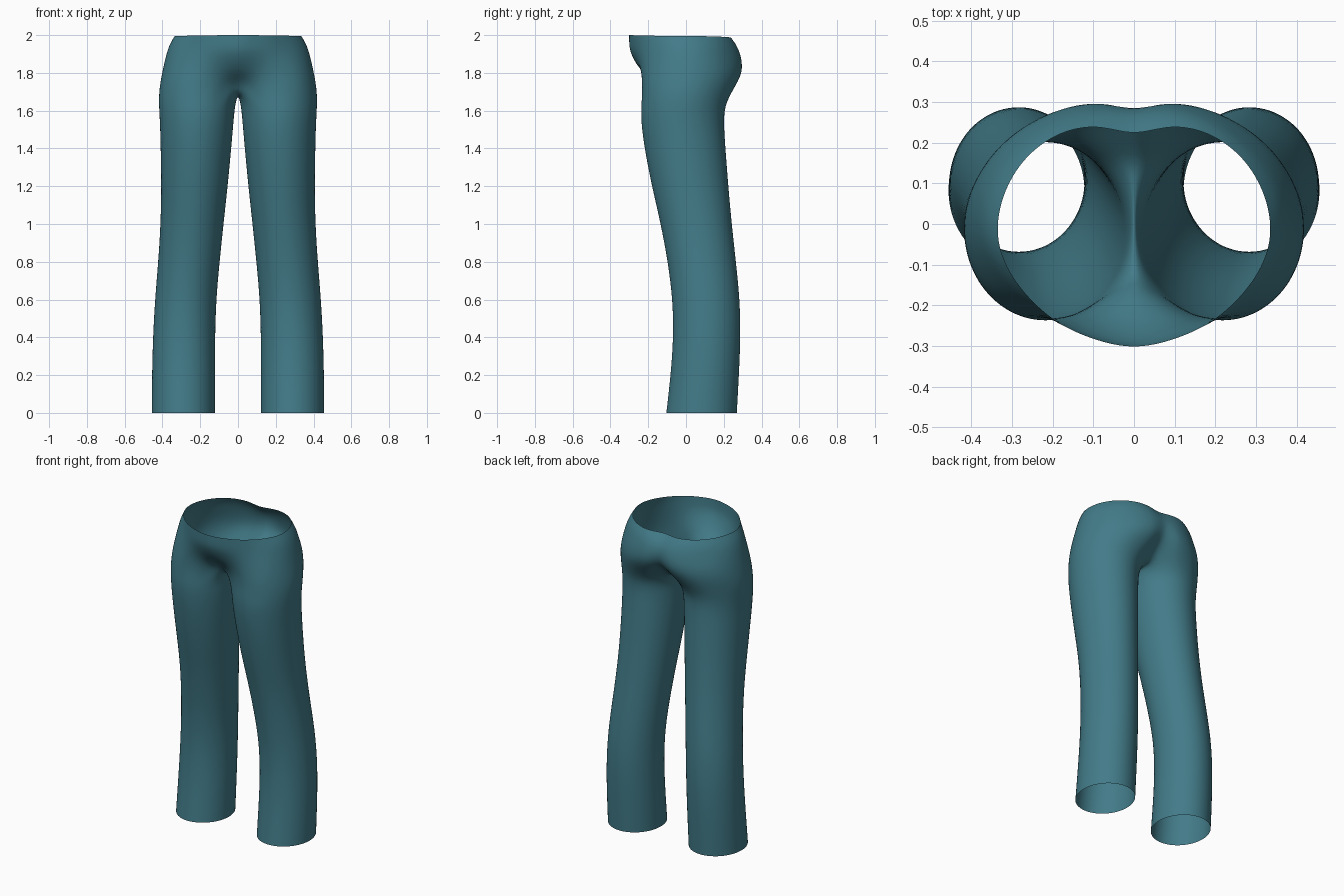
import bpy, bmesh, math
from mathutils import Vector

if "Cube" in bpy.data.objects:
    bpy.data.objects.remove(bpy.data.objects["Cube"])

N = 24       # points around a leg
OUT = 19     # of those, the outer points that carry on up into the hips

# Leg sections: height, inner x, outer x, front y, back y
LEG = [(0.0, .120, .458, -.106, .271), (0.2, .120, .457, -.083, .282),
       (0.4, .120, .452, -.068, .291), (0.6, .114, .441, -.072, .287),
       (0.8, .096, .424, -.098, .266), (1.0, .075, .411, -.135, .244),
       (1.2, .053, .408, -.183, .226), (1.4, .034, .411, -.222, .211),
       (1.54, .022, .415, -.240, .201), (1.63, .014, .421, -.240, .208)]

# Half hip sections, centre front round the side to centre back:
# front z, side z, back z, outline points (x, y)
HIPS = [
    (1.735, 1.71, 1.715, [(0, -.13), (.10, -.205), (.22, -.235), (.34, -.19), (.412, -.07),
                          (.412, .06), (.35, .17), (.24, .243), (.10, .245), (0, .165)]),
    (1.80, 1.80, 1.80, [(0, -.235), (.10, -.232), (.21, -.235), (.33, -.18), (.397, -.06),
                        (.395, .08), (.325, .205), (.20, .285), (.085, .306), (0, .28)]),
    (1.90, 1.90, 1.89, [(0, -.297), (.10, -.277), (.20, -.238), (.31, -.165), (.377, -.05),
                        (.37, .08), (.30, .19), (.19, .266), (.085, .293), (0, .287)]),
    (1.955, 1.955, 1.945, [(0, -.303), (.10, -.282), (.20, -.237), (.30, -.155), (.36, -.045),
                           (.348, .075), (.285, .18), (.185, .248), (.09, .27), (0, .26)]),
    (2.0, 1.995, 1.985, [(0, -.303), (.10, -.283), (.20, -.235), (.29, -.145), (.336, -.04),
                         (.322, .07), (.265, .165), (.18, .224), (.09, .24), (0, .222)]),
]


def leg_ring(z, x0, x1, y0, y1):
    ring = []
    for i in range(N):
        a = math.radians(-45 + 360 * i / N)
        ring.append(Vector(((x0 + x1) / 2 + (x1 - x0) / 2 * math.sin(a),
                            (y0 + y1) / 2 - (y1 - y0) / 2 * math.cos(a), z)))
    return ring


def hip_arc(zf, zs, zb, pts):
    """Double the outline points with a smooth curve and give them heights."""
    p = [Vector(q) for q in pts]
    p = [Vector((-p[1].x, p[1].y))] + p + [Vector((-p[-2].x, p[-2].y))]
    flat = []
    for i in range(1, len(p) - 1):
        flat.append(p[i])
        if i < len(p) - 2:
            flat.append((p[i] + p[i + 1]) * .5625 - (p[i - 1] + p[i + 2]) * .0625)
    arc = []
    for i, q in enumerate(flat):
        t = i / (OUT - 1)
        end = zf if t < .5 else zb
        arc.append(Vector((q.x, q.y, zs + (end - zs) * math.cos(math.pi * t) ** 2)))
    return arc


rings = [leg_ring(*s) for s in LEG]
arcs = [hip_arc(*s) for s in HIPS]

# Crotch seam: closes the first hip arc into a full ring along the centre line
front, back = arcs[0][0], arcs[0][-1]
seam = []
for k in range(1, N - OUT + 1):
    t = k / (N - OUT + 1)
    y = back.y + (front.y - back.y) * t
    seam.append(Vector((0, y, 1.715 - .025 * math.sin(math.pi * t))))
rings.append(arcs[0] + seam)

# Skin the right half
bm = bmesh.new()
rows = [[bm.verts.new(co) for co in r] for r in rings]
for a, b in zip(rows, rows[1:]):
    for i in range(N):
        j = (i + 1) % N
        bm.faces.new((a[i], a[j], b[j], b[i]))
low = rows[-1][:OUT]
for arc in arcs[1:]:
    high = [bm.verts.new(co) for co in arc]
    for i in range(OUT - 1):
        bm.faces.new((low[i], low[i + 1], high[i + 1], high[i]))
    low = high
for f in bm.faces:
    f.smooth = True

mesh = bpy.data.meshes.new("trousers")
bm.to_mesh(mesh)
bm.free()
trousers = bpy.data.objects.new("trousers", mesh)
bpy.context.collection.objects.link(trousers)

# Mirror to the left half, then smooth the cloth
mirror = trousers.modifiers.new("mirror", 'MIRROR')
mirror.use_clip = True
mirror.merge_threshold = .0005
smooth = trousers.modifiers.new("smooth", 'SUBSURF')
smooth.levels = smooth.render_levels = 2

cloth = bpy.data.materials.new("teal cloth")
cloth.diffuse_color = (.055, .20, .25, 1)
cloth.use_nodes = True
cloth.node_tree.nodes["Principled BSDF"].inputs["Base Color"].default_value = cloth.diffuse_color
mesh.materials.append(cloth)
